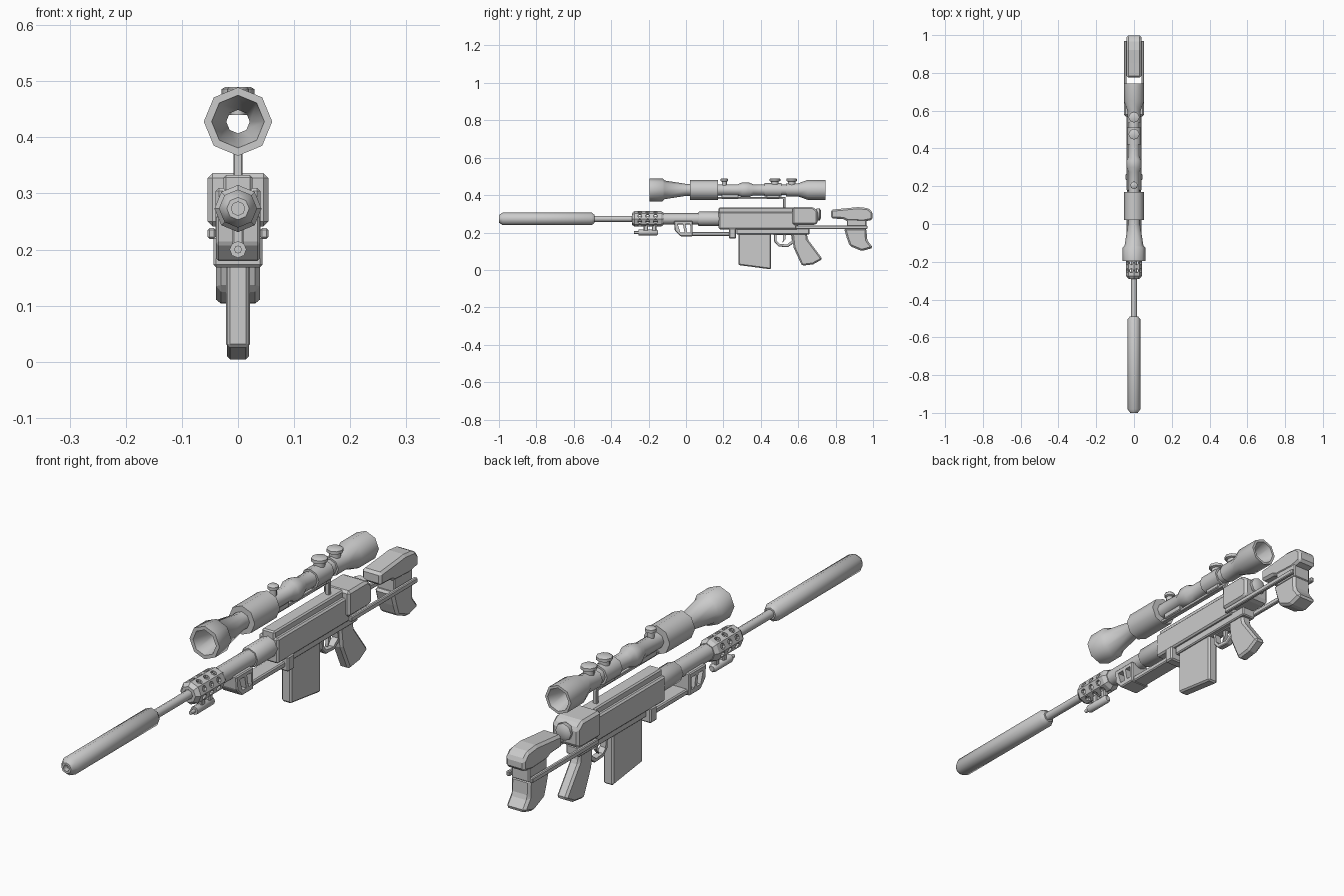
import bpy, bmesh, math
from mathutils import Matrix

if "Cube" in bpy.data.objects:
    bpy.data.objects.remove(bpy.data.objects["Cube"])

def finish(name, bm, bevel=0.0, smooth=False):
    bmesh.ops.remove_doubles(bm, verts=bm.verts, dist=1e-5)
    bmesh.ops.recalc_face_normals(bm, faces=bm.faces)
    me = bpy.data.meshes.new(name)
    bm.to_mesh(me)
    bm.free()
    ob = bpy.data.objects.new(name, me)
    bpy.context.collection.objects.link(ob)
    if bevel:
        m = ob.modifiers.new("bevel", 'BEVEL')
        m.width, m.segments, m.limit_method = bevel, 1, 'ANGLE'
    if smooth:
        bpy.ops.object.select_all(action='DESELECT')
        ob.select_set(True)
        bpy.context.view_layer.objects.active = ob
        bpy.ops.object.shade_smooth_by_angle(angle=math.radians(46))
    return ob

def lathe(name, prof, x=0, z=0, n=8, loop=False, phase=0, smooth=True, up=False, y=0):
    """Revolve (distance, radius) points around a lengthwise or upright axis."""
    bm = bmesh.new()
    rings = []
    for d, r in prof:
        ring = []
        for i in range(n):
            a = math.tau * (i + phase) / n
            u, v = r * math.cos(a), r * math.sin(a)
            ring.append(bm.verts.new((x + u, y + v, d) if up else (x + u, d, z + v)))
        rings.append(ring)
    pairs = list(zip(rings, rings[1:])) + ([(rings[-1], rings[0])] if loop else [])
    for a, b in pairs:
        for i in range(n):
            j = (i + 1) % n
            bm.faces.new((a[i], a[j], b[j], b[i]))
    if not loop:
        bm.faces.new(rings[0])
        bm.faces.new(rings[-1])
    return finish(name, bm, smooth=smooth)

def prism(name, pts, w, bevel=0.0, x=0):
    """Side profile in (y, z), extruded to half width w."""
    bm = bmesh.new()
    f = bm.faces.new([bm.verts.new((x - w, a, b)) for a, b in pts])
    new = bmesh.ops.extrude_face_region(bm, geom=[f])["geom"]
    bmesh.ops.translate(bm, vec=(2 * w, 0, 0), verts=[g for g in new if isinstance(g, bmesh.types.BMVert)])
    return finish(name, bm, bevel)

def block(name, y0, y1, z0, z1, w, bevel=0.0, x=0):
    return prism(name, [(y0, z0), (y1, z0), (y1, z1), (y0, z1)], w, bevel, x)

def cut(ob, cutter):
    cutter.hide_render = True
    cutter.hide_set(True)
    m = ob.modifiers.new("cut", 'BOOLEAN')
    m.operation, m.solver, m.object = 'DIFFERENCE', 'EXACT', cutter

B = 0.273   # barrel axis height
S = 0.428   # scope axis height

# Suppressor and barrel
lathe("suppressor", [(-.98, .012), (-1, .012), (-1, .02), (-.98, .034), (-.505, .034), (-.49, .022)], z=B)
lathe("thin_barrel", [(-.5, .016), (-.1, .016)], z=B)
lathe("barrel", [(-.13, .03), (.08, .03)], z=B)
lathe("barrel_collar", [(.065, .035), (.07, .038), (.19, .038)], z=B)

# Perforated shroud
shroud = lathe("barrel_shroud", [(-.29, .018), (-.29, .03), (-.275, .042), (-.135, .042), (-.12, .033), (-.12, .018),
                                 (-.14, .018), (-.14, .031), (-.27, .031), (-.27, .018)],
               z=B, loop=True, smooth=False)
bm = bmesh.new()
for c, y in enumerate((-.247, -.205, -.163)):
    for k in range(8):
        mat = (Matrix.Translation((0, y, B)) @ Matrix.Rotation(math.radians(22.5 + 45 * k), 4, 'Y')
               @ Matrix.Translation((0, 0, .038)))
        bmesh.ops.create_cone(bm, cap_ends=True, segments=8, radius1=.011, radius2=.011, depth=.024, matrix=mat)
cut(shroud, finish("shroud_hole_cutter", bm))

# Pointer light under the shroud
lathe("pointer_body", [(-.277, .007), (-.255, .007), (-.255, .015), (-.155, .015), (-.15, .01)], z=.2)
for i, y in enumerate((-.215, -.17)):
    block(f"pointer_clamp_{i}", y - .011, y + .011, .2, .24, .01, .003)

# Fore handguard with slanted windows
guard = prism("handguard", [(-.065, .262), (.035, .262), (.035, .18), (-.03, .18), (-.06, .21)], .039, .004)
cut(guard, prism("window_cutter_a", [(-.045, .245), (-.017, .245), (-.008, .2), (-.03, .2)], .1))
cut(guard, prism("window_cutter_b", [(-.003, .245), (.022, .245), (.025, .2), (.006, .2)], .1))
block("fore_rail", .03, .25, .182, .203, .03, .004)
block("fore_rail_stop", .23, .268, .168, .225, .044, .005)

# Receiver
block("receiver", .175, .6, .217, .31, .04, .006)
block("receiver_top", .175, .6, .3, .333, .026, .005)
block("lower_housing", .27, .66, .19, .225, .028, .004)
prism("rear_block", [(.57, .336), (.68, .336), (.705, .315), (.705, .25), (.69, .241), (.57, .241)], .054, .012)
lathe("rear_cap", [(.69, .024), (.7, .032), (.715, .032), (.722, .02)], z=.297)

# Magazine
prism("magazine", [(.28, .22), (.455, .22), (.455, .003), (.28, .026)], .02, .006)

# Trigger group
ring = [(.468, .2), (.575, .2), (.585, .15), (.545, .122), (.495, .125), (.472, .15)]
tg = prism("trigger_guard", ring, .012, .003)
cut(tg, prism("guard_cutter", [(.483, .186), (.562, .186), (.566, .157), (.54, .136), (.5, .139), (.485, .155)], .05))
prism("trigger", [(.515, .2), (.535, .2), (.532, .165), (.515, .143), (.52, .17)], .006)

# Pistol grip
prism("grip", [(.565, .21), (.645, .21), (.65, .165), (.73, .058), (.68, .03), (.62, .022), (.575, .12)], .021, .008)

# Stock
for s in (-1, 1):
    block(f"stock_rod_{'left' if s < 0 else 'right'}", .585, .97, .219, .238, .007, .003, x=s * .047)
block("stock_crossbar", .86, .965, .215, .28, .036, .004)
prism("cheek_rest", [(.775, .322), (.85, .329), (.92, .336), (.975, .33), (.998, .308), (.998, .268), (.95, .258),
                     (.86, .262), (.84, .272), (.775, .275)], .039, .009)
prism("stock_foot", [(.845, .222), (.965, .222), (.968, .16), (1.0, .118), (.94, .101), (.875, .128), (.86, .17)],
      .039, .009)

# Scope, hollow from end to end
lathe("scope", [(-.195, .061), (-.125, .061), (-.115, .05), (.0, .032), (.022, .032), (.022, .053), (.17, .053),
                (.17, .029), (.275, .029), (.3, .04), (.335, .04), (.36, .029), (.42, .029), (.42, .036), (.51, .036),
                (.51, .028), (.535, .028), (.535, .035), (.6, .035), (.65, .053), (.745, .053),
                (.745, .043), (.66, .021), (-.08, .021), (-.195, .047)], z=S, loop=True)
for i, (y, r, base) in enumerate(((.205, .02, .013), (.475, .029, .02), (.565, .029, .02))):
    lathe(f"scope_turret_{i}", [(.44, base), (.472, base), (.475, r), (.486, r), (.49, r * .75)], y=y, up=True)

# Scope mount
block("mount_rail", .12, .532, .378, .39, .009, .002)
block("mount_clamp_front", .19, .28, .383, .405, .014, .003)
block("mount_clamp_rear", .43, .5, .383, .4, .014, .003)
block("mount_post", .518, .532, .32, .388, .008, .002)
